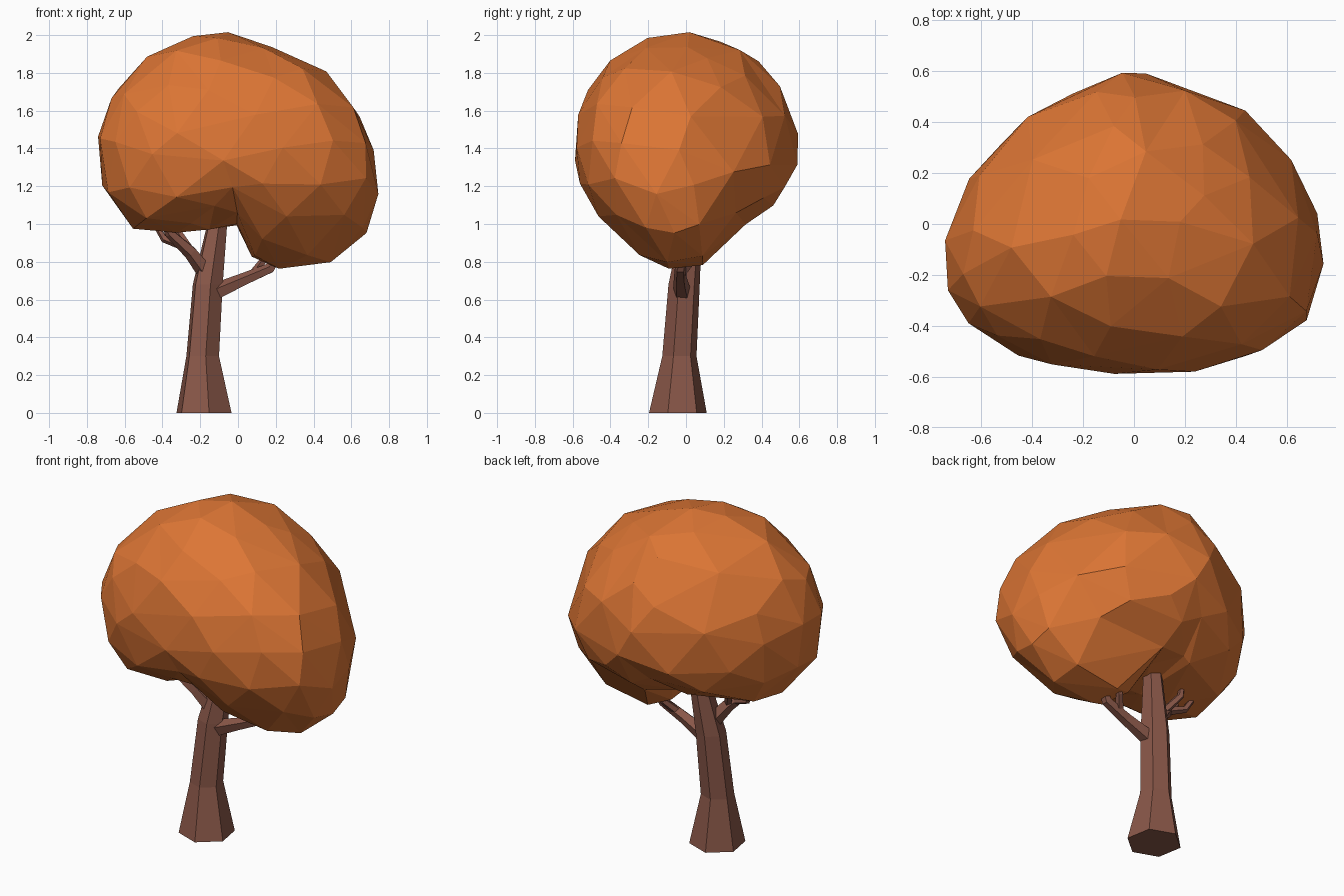
import bpy, bmesh, math
from mathutils import Vector

if "Cube" in bpy.data.objects:
    bpy.data.objects.remove(bpy.data.objects["Cube"])


def material(name, rgb):
    m = bpy.data.materials.new(name)
    m.diffuse_color = (*rgb, 1)
    m.use_nodes = True
    m.node_tree.nodes["Principled BSDF"].inputs["Base Color"].default_value = m.diffuse_color
    return m


def add_object(name, bm, mat):
    bmesh.ops.recalc_face_normals(bm, faces=bm.faces)
    me = bpy.data.meshes.new(name)
    bm.to_mesh(me)
    bm.free()
    me.materials.append(mat)
    ob = bpy.data.objects.new(name, me)
    bpy.context.collection.objects.link(ob)
    return ob


def limb(name, path, sides, mat, phase=0.0, level=False):
    """Faceted tube through (x, y, z, radius) points."""
    bm = bmesh.new()
    pts = [Vector(p[:3]) for p in path]
    rings = []
    for i, p in enumerate(pts):
        t = (pts[min(i + 1, len(pts) - 1)] - pts[max(i - 1, 0)]).normalized()
        if level:
            a, b = Vector((1, 0, 0)), Vector((0, 1, 0))
        else:
            a = t.cross(Vector((0, 1, 0))).normalized()
            b = t.cross(a)
        ring = []
        for k in range(sides):
            w = phase + 2 * math.pi * k / sides
            ring.append(bm.verts.new(p + path[i][3] * (a * math.cos(w) + b * math.sin(w))))
        rings.append(ring)
    for r0, r1 in zip(rings, rings[1:]):
        for k in range(sides):
            j = (k + 1) % sides
            bm.faces.new((r0[k], r0[j], r1[j], r1[k]))
    bm.faces.new(rings[0])
    bm.faces.new(rings[-1])
    return add_object(name, bm, mat)


leaf = material("autumn_orange", (0.72, 0.18, 0.035))
bark = material("bark_brown", (0.25, 0.095, 0.065))

# Trunk, flared at the foot
limb("trunk", [(-0.18, -0.043, 0.0, 0.155), (-0.187, -0.035, 0.3, 0.092),
               (-0.16, -0.01, 0.68, 0.084), (-0.11, 0.03, 1.0, 0.056),
               (-0.06, 0.04, 1.2, 0.04)], 6, bark, math.radians(-80), True)

# Branches and their forks
branches = {
    "right_branch": [(-0.14, -0.02, 0.63, 0.05), (0.03, -0.03, 0.705, 0.036),
                     (0.17, -0.03, 0.765, 0.03), (0.24, -0.01, 0.88, 0.018)],
    "right_twig": [(0.08, -0.03, 0.73, 0.026), (0.13, 0.03, 0.8, 0.02), (0.18, 0.05, 0.88, 0.014)],
    "left_branch": [(-0.15, 0.0, 0.72, 0.05), (-0.25, -0.05, 0.85, 0.038),
                    (-0.36, -0.09, 0.95, 0.027), (-0.42, -0.11, 1.07, 0.02)],
    "left_twig": [(-0.28, -0.06, 0.88, 0.024), (-0.39, -0.03, 0.92, 0.02), (-0.45, -0.01, 1.02, 0.014)],
    "inner_twig": [(-0.25, -0.05, 0.86, 0.024), (-0.31, 0.03, 0.95, 0.02), (-0.31, 0.05, 1.05, 0.014)],
}
for name, path in branches.items():
    limb(name, path, 5, bark)

# Crown: front outline with a hanging right lobe that fades towards front and back
CZ, DEPTH = 1.4, 0.59
upper = [(0.74, 1.22), (0.69, 1.48), (0.56, 1.7), (0.43, 1.82), (0.2, 1.92), (-0.13, 2.01),
         (-0.34, 1.95), (-0.6, 1.755), (-0.69, 1.63), (-0.745, 1.42), (-0.69, 1.14),
         (-0.55, 0.98), (-0.38, 0.965), (-0.15, 0.98)]
lobe = [(0.0, 1.0), (0.05, 0.87), (0.1, 0.81), (0.2, 0.77), (0.5, 0.81), (0.69, 0.97), (0.72, 1.05)]
plain = [(0.0, 0.95), (0.2, 0.91), (0.45, 0.95), (0.63, 1.06)]


def polar(points):
    p = sorted((math.atan2(z - CZ, x), math.hypot(x, z - CZ)) for x, z in points)
    turn = 2 * math.pi
    return [(p[-1][0] - turn, p[-1][1])] + p + [(p[0][0] + turn, p[0][1])]


def reach(table, a):
    for (a0, r0), (a1, r1) in zip(table, table[1:]):
        if a0 <= a <= a1:
            return r0 + (a - a0) / (a1 - a0) * (r1 - r0)


middle, ends = polar(upper + lobe), polar(upper + plain)
bm = bmesh.new()
bmesh.ops.create_icosphere(bm, subdivisions=5, radius=1)
for v in bm.verts:
    x, y, z = v.co
    s = math.hypot(x, z)
    side = abs(x) / s if s > 1e-6 else 0
    a = math.atan2(z, x)
    # widest part sits a little towards the front, with a slimmer left end
    d = math.copysign(abs(y) ** (1 - 0.08 * side * (y < 0)), y)
    d -= 0.22 * side * (1 - d * d)
    w = (d - 0.08) / 0.47 if d > 0 else (-d - 0.1) / 0.85
    w = max(0, min(1, w))
    w = w * w * (3 - 2 * w)
    s **= 1 + 0.2 * max(0, -math.cos(a))
    r = s * ((1 - w) * reach(middle, a) + w * reach(ends, a))
    v.co = (r * math.cos(a), DEPTH * d, CZ + r * math.sin(a))
crown = add_object("crown", bm, leaf)
dec = crown.modifiers.new("facets", 'DECIMATE')
dec.ratio = 0.036
